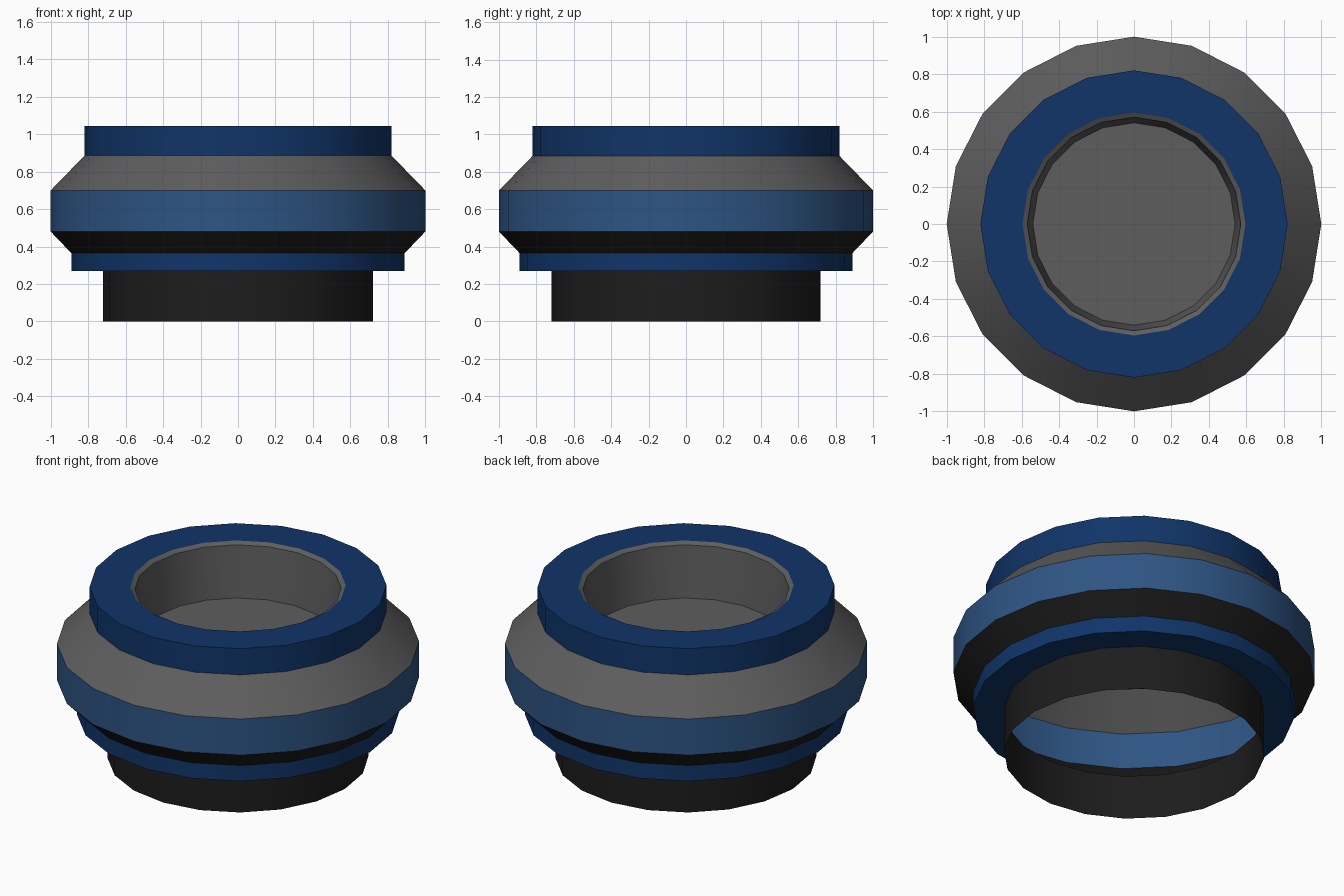
import bpy, bmesh
from math import cos, sin, tau

if "Cube" in bpy.data.objects:
    bpy.data.objects.remove(bpy.data.objects["Cube"])

SIDES = 20


def material(name, rgb):
    m = bpy.data.materials.new(name)
    m.diffuse_color = (*rgb, 1)
    m.use_nodes = True
    m.node_tree.nodes["Principled BSDF"].inputs["Base Color"].default_value = m.diffuse_color
    return m


NAVY = material("navy", (0.005, 0.035, 0.14))
BLUE = material("blue", (0.027, 0.09, 0.23))
BLACK = material("black", (0.012, 0.012, 0.012))
GREY = material("grey", (0.11, 0.11, 0.11))


def lathe(name, profile, mat, floor=False):
    """Turn a (radius, z) profile about z; run upward for outward-facing sides."""
    bm = bmesh.new()
    rings = [[bm.verts.new((r * cos(tau * i / SIDES), r * sin(tau * i / SIDES), z))
              for i in range(SIDES)] for r, z in profile]
    for a, b in zip(rings, rings[1:]):
        for i in range(SIDES):
            j = (i + 1) % SIDES
            bm.faces.new((a[i], a[j], b[j], b[i]))
    if floor:
        bm.faces.new(rings[-1])
    mesh = bpy.data.meshes.new(name)
    bm.to_mesh(mesh)
    bm.free()
    mesh.materials.append(mat)
    obj = bpy.data.objects.new(name, mesh)
    bpy.context.collection.objects.link(obj)
    bpy.ops.object.select_all(action='DESELECT')
    obj.select_set(True)
    bpy.context.view_layer.objects.active = obj
    bpy.ops.object.shade_smooth_by_angle(angle=0.4)


# Open-bottomed shell, from the base upward
lathe("base_tube", [(0.72, 0), (0.72, 0.27)], BLACK)
lathe("lower_flange", [(0.72, 0.27), (0.89, 0.27), (0.89, 0.365)], NAVY)
lathe("lower_cone", [(0.89, 0.365), (1, 0.48)], BLACK)
lathe("middle_band", [(1, 0.48), (1, 0.70)], BLUE)
lathe("upper_cone", [(1, 0.70), (0.82, 0.885)], GREY)
lathe("top_ring", [(0.82, 0.885), (0.82, 1.045), (0.595, 1.045)], NAVY)
# Recessed cup with chamfered lip, tapered wall and flat floor
lathe("inner_cup", [(0.595, 1.045), (0.57, 1.03), (0.54, 0.72)], GREY, floor=True)
